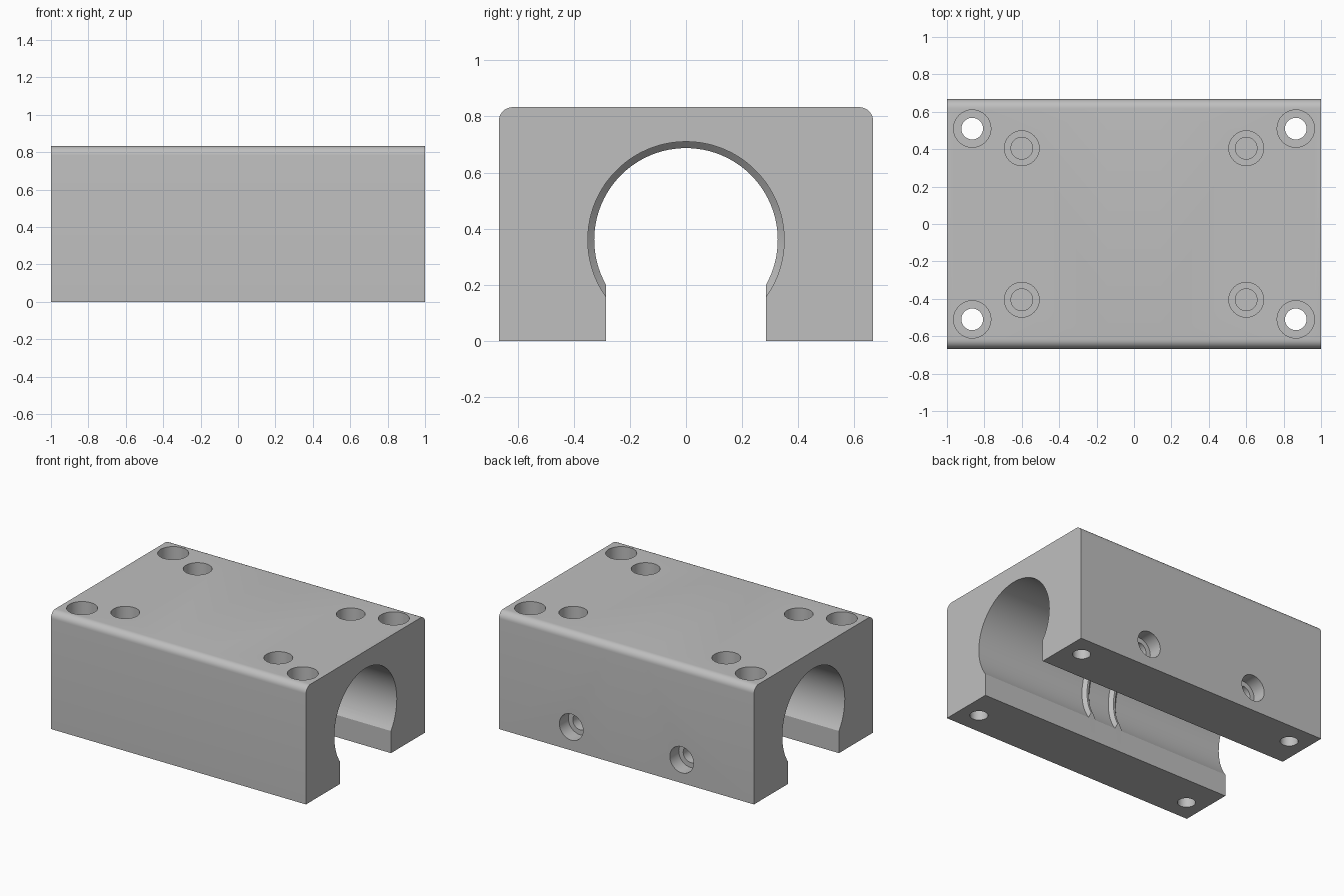
import bpy, bmesh, math
from mathutils import Matrix, Vector

if "Cube" in bpy.data.objects:
    bpy.data.objects.remove(bpy.data.objects["Cube"])

HALF_Y, TOP, ROUND = 0.667, 0.833, 0.05
BORE_Z, BORE_R, RIB_R, SLOT = 0.36, 0.35, 0.327, 0.285

grey = bpy.data.materials.new("grey metal")
grey.diffuse_color = (0.52, 0.52, 0.52, 1)
grey.use_nodes = True
grey.node_tree.nodes["Principled BSDF"].inputs["Base Color"].default_value = grey.diffuse_color


def arc(cy, cz, r, a0, a1, n):
    return [(cy + r * math.cos(a0 + (a1 - a0) * i / n),
             cz + r * math.sin(a0 + (a1 - a0) * i / n)) for i in range(n + 1)]


def section(r):
    """Block cross-section in y, z with an open bore of radius r."""
    a = math.acos(SLOT / r)
    pts = [(SLOT, 0), (HALF_Y, 0)]
    pts += arc(HALF_Y - ROUND, TOP - ROUND, ROUND, 0, math.pi / 2, 8)
    pts += arc(ROUND - HALF_Y, TOP - ROUND, ROUND, math.pi / 2, math.pi, 8)
    pts += [(-HALF_Y, 0), (-SLOT, 0)]
    return pts + arc(0, BORE_Z, r, math.pi + a, -a, 64)


def bore_stations():
    """Bore radius along x, with two chamfered ribs near the middle."""
    st = [(-1, BORE_R)]
    for c in (-0.11, 0.11):
        st += [(c - 0.03, BORE_R), (c - 0.007, RIB_R),
               (c + 0.007, RIB_R), (c + 0.03, BORE_R)]
    return st + [(1, BORE_R)]


def finish(bm, name):
    bmesh.ops.recalc_face_normals(bm, faces=bm.faces)
    mesh = bpy.data.meshes.new(name)
    bm.to_mesh(mesh)
    bm.free()
    mesh.materials.append(grey)
    ob = bpy.data.objects.new(name, mesh)
    bpy.context.collection.objects.link(ob)
    return ob


# Block with bore and slot, lofted along x
bm = bmesh.new()
rings = [[bm.verts.new((x, y, z)) for y, z in section(r)]
         for x, r in bore_stations()]
n = len(rings[0])
for a, b in zip(rings, rings[1:]):
    for i in range(n):
        j = (i + 1) % n
        bm.faces.new((a[i], a[j], b[j], b[i]))
bm.faces.new(rings[0])
bm.faces.new(rings[-1])
bmesh.ops.dissolve_limit(bm, angle_limit=math.radians(0.5),
                         verts=bm.verts, edges=bm.edges)
block = finish(bm, "bearing_block")


# Stepped drill: profile of (radius, depth) turned about the hole axis
def drill(bm, mouth, axis, steps, seg=32):
    turn = Vector((0, 0, -1)).rotation_difference(Vector(axis)).to_matrix().to_4x4()
    m = Matrix.Translation(mouth) @ turn
    loops = [[bm.verts.new(m @ Vector((r * math.cos(2 * math.pi * k / seg),
                                       r * math.sin(2 * math.pi * k / seg), -d)))
              for k in range(seg)] for r, d in steps]
    for a, b in zip(loops, loops[1:]):
        for i in range(seg):
            j = (i + 1) % seg
            bm.faces.new((a[i], a[j], b[j], b[i]))
    bm.faces.new(loops[0])
    bm.faces.new(loops[-1])


bm = bmesh.new()
for sx in (-1, 1):
    for sy in (-1, 1):
        # Counterbored corner bolt holes, right through
        drill(bm, (sx * 0.865, sy * 0.51, TOP), (0, 0, -1),
              [(0.1, -0.05), (0.1, 0.2), (0.058, 0.2), (0.058, 0.9)])
        # Blind mounting holes
        drill(bm, (sx * 0.6, sy * 0.405, TOP), (0, 0, -1),
              [(0.093, -0.05), (0.093, 0.25), (0.058, 0.25), (0.058, 0.35)])
    # Adjusting screw holes in the back wall
    drill(bm, (sx * 0.433, HALF_Y, 0.165), (0, -1, 0),
          [(0.093, -0.05), (0.093, 0.1), (0.058, 0.1), (0.058, 0.45)])
cutter = finish(bm, "hole_cutter")
cutter.hide_render = True

# Cut the holes and shade
mod = block.modifiers.new("holes", 'BOOLEAN')
mod.operation, mod.solver, mod.object = 'DIFFERENCE', 'EXACT', cutter
bpy.context.view_layer.objects.active = block
block.select_set(True)
cutter.select_set(False)
bpy.ops.object.modifier_apply(modifier="holes")
bpy.data.objects.remove(cutter)
bpy.ops.object.shade_smooth_by_angle(angle=math.radians(30))
